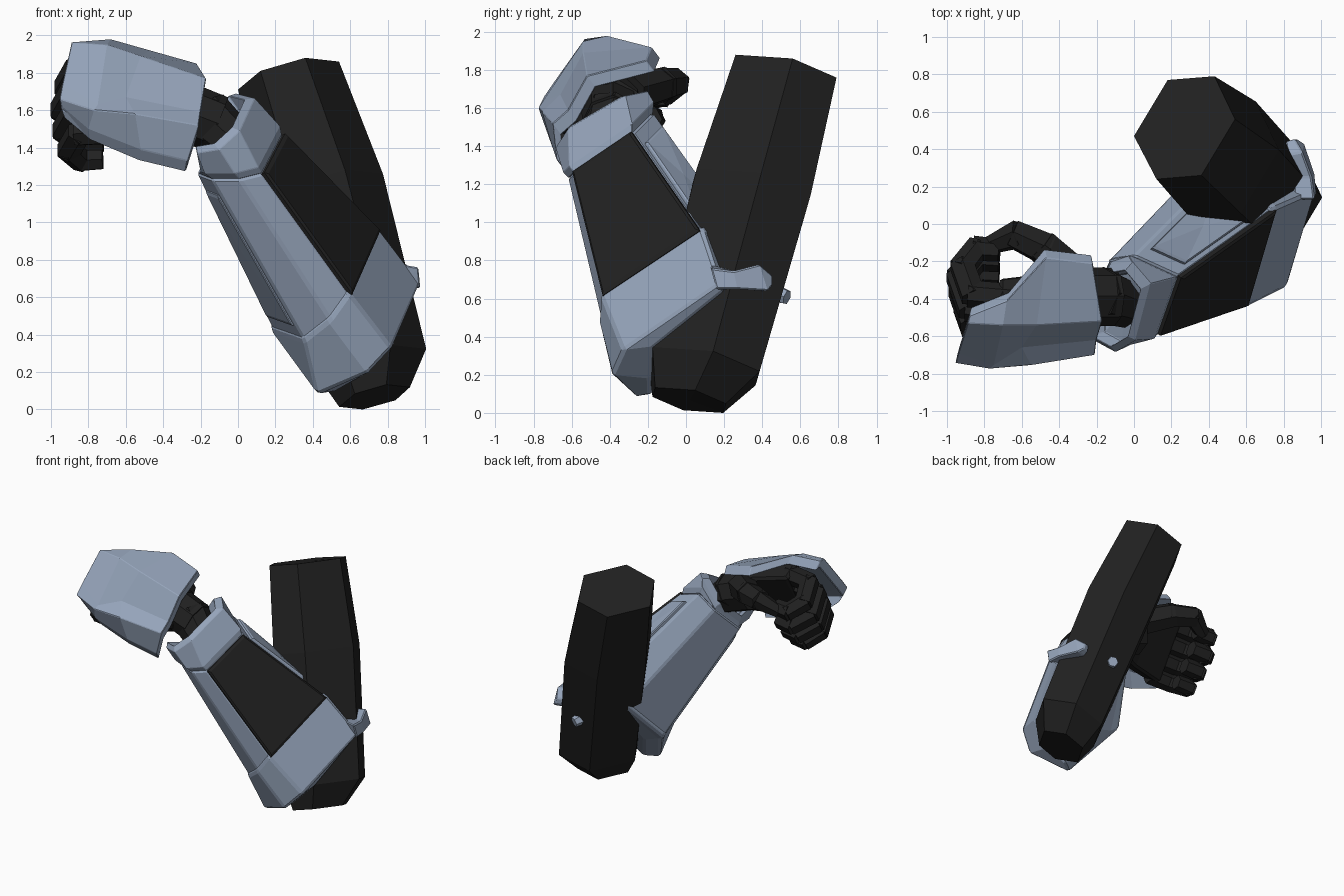
import bpy, bmesh, math
from mathutils import Vector as V

if "Cube" in bpy.data.objects:
    bpy.data.objects.remove(bpy.data.objects["Cube"])


def material(name, rgb):
    m = bpy.data.materials.new(name)
    m.diffuse_color = (*rgb, 1)
    m.use_nodes = True
    m.node_tree.nodes["Principled BSDF"].inputs["Base Color"].default_value = m.diffuse_color
    return m


BLUE = material("steel_blue", (0.30, 0.37, 0.49))
BLACK = material("near_black", (0.015, 0.015, 0.015))


def finish(name, bm, mat, bevel=0.0):
    bmesh.ops.recalc_face_normals(bm, faces=bm.faces)
    me = bpy.data.meshes.new(name)
    bm.to_mesh(me)
    bm.free()
    me.materials.append(mat)
    ob = bpy.data.objects.new(name, me)
    bpy.context.collection.objects.link(ob)
    if bevel:
        b = ob.modifiers.new("bevel", 'BEVEL')
        b.width, b.segments, b.limit_method = bevel, 1, 'ANGLE'
        b.angle_limit = math.radians(25)
    return ob


def loft(name, rings, mat, bevel=0.0):
    """Skin closed rings of equal point count and cap both ends."""
    bm = bmesh.new()
    vs = [[bm.verts.new(p) for p in r] for r in rings]
    n = len(vs[0])
    for a, b in zip(vs, vs[1:]):
        for i in range(n):
            j = (i + 1) % n
            bm.faces.new((a[i], a[j], b[j], b[i]))
    for r in (vs[0], vs[-1]):
        c = bm.verts.new(sum((v.co for v in r), V()) / n)
        for i in range(n):
            bm.faces.new((r[i], r[(i + 1) % n], c))
    bmesh.ops.dissolve_limit(bm, angle_limit=0.02, verts=bm.verts, edges=bm.edges)
    return finish(name, bm, mat, bevel)


def scaled(ring, s, shift=(0, 0, 0)):
    c = sum((V(p) for p in ring), V()) / len(ring)
    return [c + (V(p) - c) * s + V(shift) for p in ring]


def rod(name, points, radii, mat, sides=6, up=(0, 1, .4)):
    """Separate faceted segments joined end to end along a path."""
    for k in range(len(points) - 1):
        a, b = V(points[k]), V(points[k + 1])
        d = (b - a).normalized()
        u = d.cross(V(up)).normalized()
        w = d.cross(u)
        rings = []
        for p, r in ((a - d * radii[k] * .3, radii[k]), (b + d * radii[k + 1] * .3, radii[k + 1])):
            rings.append([p + (u * math.cos(t) + w * math.sin(t)) * r for t in
                          (2 * math.pi * (i + .5) / sides for i in range(sides))])
        loft(f"{name}_{k + 1}", rings, mat)


def plate(name, quad, mat, out, height, margin=0.0):
    """Raised panel with sloped rim on a four-cornered face."""
    q = [V(p) for p in quad]
    n = (q[2] - q[0]).cross(q[3] - q[1]).normalized()
    if n.dot(V(out)) < 0:
        n = -n
    base = scaled(q, 1 - margin)
    loft(name, [[p - n * .02 for p in base], [p + n * height * .6 for p in base],
                [p + n * height for p in scaled(base, .95)]], mat)


# Upper arm: six-sided prism, widest in the middle, tapering cap at the elbow
hexa = [V(p) for p in ((.27, .04, .07), (.09, -.26, .09), (-.15, -.28, .02),
                       (-.27, -.05, -.08), (-.09, .25, -.10), (.16, .27, -.03))]
stations = (((.27, .52, 1.79), 1.0), ((.47, .35, 1.18), 1.13),
            ((.72, .10, .25), 1.06), ((.73, .02, .07), .70))
loft("upper_arm", [[V(c) + h * s for h in hexa] for c, s in stations], BLACK)

# Small pin on the back of the upper arm
rod("arm_pin", [(.60, .43, .64), (.645, .52, .61)], (.06, .04), BLUE)

# Forearm shell, wrist ring to elbow ring
wrist = [(.13, -.59, 1.26), (.24, -.28, 1.47), (.0, -.17, 1.58), (-.13, -.19, 1.47),
         (-.22, -.39, 1.26), (-.14, -.55, 1.23), (.01, -.62, 1.23)]
elbow = [(.60, -.43, .61), (.75, .08, .95), (.45, .28, .95), (.34, .30, .73),
         (.19, .03, .42), (.36, -.36, .36), (.50, -.44, .47)]
loft("forearm_shell", [wrist, elbow], BLUE, .012)

# Dark outer panel and the rails beside it
plate("forearm_panel", [wrist[0], wrist[1], elbow[1], elbow[0]], BLACK, (.74, -.54, .4), .025)
plate("back_rail", [wrist[1], wrist[2], elbow[2], elbow[1]], BLUE, (.4, .7, .6), .02, .25)
plate("inner_rail", [wrist[4], wrist[5], elbow[5], elbow[4]], BLUE, (-.7, -.5, -.4), .012, .2)

# Wrist cuff: collar round the outer side, low on the inner side
cuff_base = scaled(wrist, 1.06, (-.03, -.012, .04))
cuff_base[3:5] = [V((-.12, -.20, 1.47)), V((-.20, -.40, 1.27))]
cuff_end = [(.01, -.62, 1.49), (.09, -.32, 1.665), (-.01, -.2, 1.69), (-.13, -.22, 1.49),
            (-.20, -.41, 1.30), (-.22, -.62, 1.37), (-.10, -.685, 1.39)]
loft("wrist_cuff", [scaled(wrist, .98), cuff_base, cuff_end,
                    scaled(cuff_end, .84, (-.03, -.01, .02)),
                    scaled(cuff_end, .76, (.03, 0, -.04))], BLUE, .008)

# Elbow guard, open around the upper arm with a thick lip
guard_end = [(.82, -.33, .33), (.975, .18, .68), (.55, .30, .74), (.36, .30, .71),
             (.23, .01, .38), (.42, -.26, .08), (.70, -.39, .20)]
guard_lip = [(.83, -.17, .35), (.94, .20, .65), (.58, .25, .66), (.42, .25, .64),
             (.36, .03, .35), (.52, -.19, .09), (.66, -.19, .18)]
loft("elbow_guard", [scaled(elbow, 1.0, (-.02, -.01, .03)), scaled(elbow, 1.035),
                     guard_end, guard_lip], BLUE, .015)

# Clip hooking round the side of the upper arm
loft("elbow_clip", [
    [(.965, .13, .76), (.975, .16, .65), (.86, .16, .64), (.86, .13, .78)],
    [(.95, .25, .745), (.965, .27, .65), (.86, .27, .65), (.85, .25, .745)],
    [(.90, .385, .78), (.91, .43, .64), (.83, .41, .64), (.82, .37, .77)],
    [(.86, .455, .72), (.87, .455, .67), (.82, .44, .67), (.81, .44, .72)]], BLUE, .008)

# Wrist joint
rod("wrist_joint", [(-.06, -.42, 1.46), (-.15, -.39, 1.54), (-.28, -.39, 1.59)],
    (.13, .155, .16), BLACK, 8)

# Hand frame: Q runs across the knuckles, M points into the grip
Q, M = V((0, .53, .85)), V((0, .85, -.53))


def hand(x, q, m, c=(-.49, 1.67)):
    return V((x, *c)) + Q * q + M * m


# Palm
loft("palm", [[hand(x, q, m, c) for q, m in ((h, -t), (h, t), (-h, t), (-h, -t))]
              for x, h, t, c in ((-.22, .15, .10, (-.40, 1.59)), (-.42, .22, .10, (-.45, 1.64)),
                                 (-.72, .26, .08, (-.49, 1.67)))], BLACK, .02)

# Four fingers curled into the grip, stacked across the hand
for i, s in enumerate((.96, 1.04, 1.0, .9)):
    q = .185 - .135 * i
    path = [hand(-.68, q, 0), hand(-.72 - .15 * s, q, .02), hand(-.72 - .205 * s, q, .20 * s),
            hand(-.84, q, .32 * s), hand(-.74, q, .31 * s)]
    rod(f"finger_{i + 1}", path, [r * s for r in (.08, .076, .074, .07, .064)], BLACK, 6, Q)

# Thumb
rod("thumb", [(-.33, -.27, 1.68), (-.48, -.13, 1.72), (-.63, -.06, 1.73), (-.76, -.11, 1.66)],
    (.11, .095, .08, .05), BLACK)

# Hand guard: folded sheet, finger side to wrist side, with a stepped recess
rows = [
    [(-.94, -.71, 1.62), (-.955, -.745, 1.66), (-.94, -.69, 1.74), (-.89, -.53, 1.965), (-.88, -.49, 1.95)],
    [(-.80, -.72, 1.50), (-.77, -.775, 1.60), (-.75, -.755, 1.63), (-.70, -.54, 1.95), (-.68, -.41, 1.98)],
    [(-.52, -.70, 1.39), (-.55, -.755, 1.58), (-.60, -.66, 1.67), (-.52, -.54, 1.89), (-.47, -.18, 1.92)],
    [(-.27, -.68, 1.33), (-.21, -.70, 1.52), (-.20, -.62, 1.59), (-.17, -.52, 1.77), (-.22, -.21, 1.85)]]
bm = bmesh.new()
grid = [[bm.verts.new(p) for p in r] for r in rows]
outer = []
for i in range(3):
    for j in range(4):
        outer.append(bm.faces.new((grid[i][j], grid[i][j + 1], grid[i + 1][j + 1], grid[i + 1][j])))
# Close the sheet with an offset inner skin
inner = {v: bm.verts.new(v.co + V((.01 if v.co.x < -.6 else -.01, .045, -.06)))
         for v in list(bm.verts)}
edges = [e for e in bm.edges if e.is_boundary]
for f in outer:
    bm.faces.new([inner[v] for v in reversed(f.verts)])
for e in edges:
    a, b = e.verts
    bm.faces.new((a, b, inner[b], inner[a]))
finish("hand_guard", bm, BLUE, .006)
